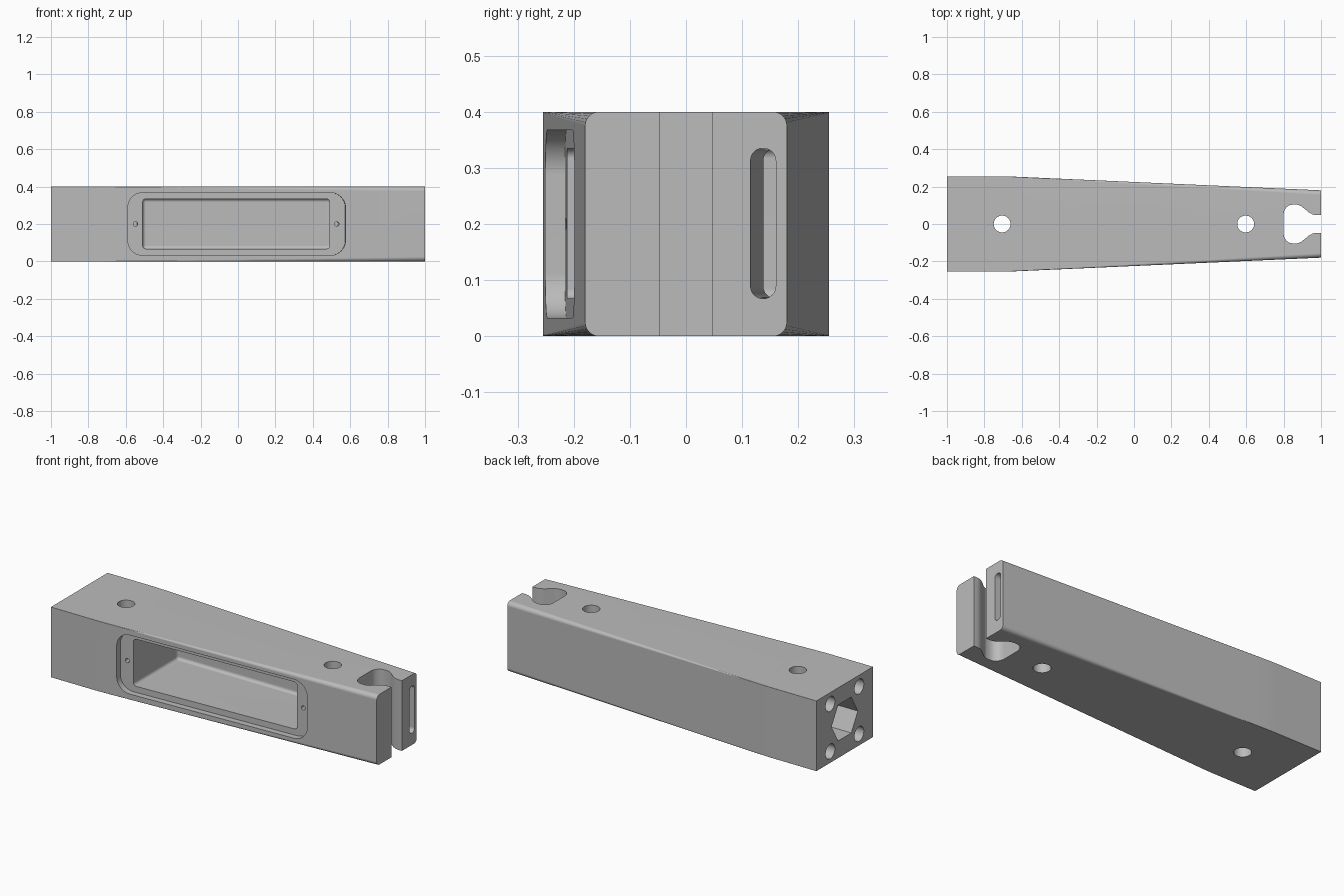
import bpy, bmesh
from math import sin, cos, pi, radians
from mathutils import Vector

cube = bpy.data.objects.get("Cube")
if cube:
    bpy.data.objects.remove(cube, do_unlink=True)

grey = bpy.data.materials.new("plain grey")
grey.use_nodes = True
colour = (0.5, 0.5, 0.5, 1)
grey.diffuse_color = colour
grey.node_tree.nodes["Principled BSDF"].inputs["Base Color"].default_value = colour

X, Y, Z = Vector((1, 0, 0)), Vector((0, 1, 0)), Vector((0, 0, 1))
SLOPE = 0.0446          # taper of each side
MID = 0.2               # mid height


def make_object(name, bm):
    bmesh.ops.recalc_face_normals(bm, faces=bm.faces)
    mesh = bpy.data.meshes.new(name)
    bm.to_mesh(mesh)
    bm.free()
    mesh.materials.append(grey)
    ob = bpy.data.objects.new(name, mesh)
    bpy.context.collection.objects.link(ob)
    return ob


def rounded_rect(w, h, r, steps=6):
    pts = []
    for k, (sx, sy) in enumerate([(1, 1), (-1, 1), (-1, -1), (1, -1)]):
        for i in range(steps + 1):
            a = (k + i / steps) * pi / 2
            pts.append((sx * (w / 2 - r) + r * cos(a), sy * (h / 2 - r) + r * sin(a)))
    return pts


def circle(r, sides=32, turn=0):
    return [(r * cos(turn + 2 * pi * i / sides), r * sin(turn + 2 * pi * i / sides))
            for i in range(sides)]


def loft(bm, rings):
    rings = [[bm.verts.new(p) for p in ring] for ring in rings]
    n = len(rings[0])
    for a, b in zip(rings, rings[1:]):
        for i in range(n):
            j = (i + 1) % n
            bm.faces.new((a[i], a[j], b[j], b[i]))
    bm.faces.new(rings[0][::-1])
    bm.faces.new(rings[-1])


def prism(name, profile, origin, u, v, sweep):
    bm = bmesh.new()
    base = [Vector(origin) + u * a + v * b for a, b in profile]
    loft(bm, [base, [p + sweep for p in base]])
    return make_object(name, bm)


# Tapered body whose long edges become rounder toward the narrow end
bm = bmesh.new()
rings = []
for x, half, r in [(-1, .255, .0006), (-.72, .255, .0008), (-.65, .2535, .002),
                   (-.58, .2505, .003), (1, .18, .025)]:
    rings.append([(x, a, MID + b) for a, b in rounded_rect(2 * half, .4, r)])
loft(bm, rings)
body = make_object("handle_body", bm)

cutters = []

# Shallow cover recess, sunk parallel to the sloping front
along = Vector((1, SLOPE, 0)).normalized()
inward = Vector((-SLOPE, 1, 0)).normalized()
face = Vector((-.007, -.225, MID))
cutters.append(prism("cover_recess", rounded_rect(1.165, .335, .08, 10),
                     face - inward * .1, along, Z, inward * .135))

# Deep pocket with softened corners
bm = bmesh.new()
bmesh.ops.create_cube(bm, size=1)
bmesh.ops.scale(bm, verts=bm.verts, vec=(1.0, .485, .268))
bmesh.ops.translate(bm, verts=bm.verts, vec=(-.01, -.0575, .201))
bmesh.ops.bevel(bm, geom=bm.edges[:], offset=.018, segments=4, profile=.5, affect='EDGES')
cutters.append(make_object("pocket", bm))

# Cover screw holes
for d in (-.54, .537):
    cutters.append(prism("screw_hole", circle(.012, 16),
                         face + along * d - inward * .05, along, Z, inward * .15))

# Cross pin holes through the height
for x in (-.705, .597):
    cutters.append(prism("pin_hole", circle(.045, 40), (x, 0, -.1), X, Y, Z * .6))

# Keyhole notch in the narrow end
half = [(1.1, .047), (.975, .047), (.955, .051), (.935, .062), (.895, .095), (.875, .103),
        (.855, .104), (.835, .102), (.817, .092), (.805, .075), (.8, .055)]
notch = half + [(x, -y) for x, y in reversed(half)]
cutters.append(prism("end_notch", notch, (0, 0, -.1), X, Y, Z * .6))

# Cable slot from the narrow end to the pocket, parallel to the back
back = Vector((-1, SLOPE, 0))
cutters.append(prism("cable_slot", rounded_rect(.045, .268, .022),
                     Vector((1, .1375, .201)) - back * .05, Y, Z, back * .6))

# Hexagonal socket and four bores in the wide end
cutters.append(prism("hex_socket", circle(.118, 6), (-1.1, 0, MID), Y, Z, X * .5))
for y in (-.13, .13):
    for z in (-.135, .135):
        cutters.append(prism("end_bore", circle(.042), (-1.1, y, MID + z), Y, Z, X * .4))

# Cut everything out and keep the result
for c in cutters:
    c.hide_render = True
    m = body.modifiers.new(c.name, 'BOOLEAN')
    m.operation, m.solver, m.object = 'DIFFERENCE', 'EXACT', c
bpy.context.view_layer.update()
graph = bpy.context.evaluated_depsgraph_get()
result = bpy.data.meshes.new_from_object(body.evaluated_get(graph))
body.modifiers.clear()
body.data = result
for c in cutters:
    bpy.data.objects.remove(c, do_unlink=True)
result.materials.clear()
result.materials.append(grey)

# Smooth rounds, crisp edges
bpy.ops.object.select_all(action='DESELECT')
body.select_set(True)
bpy.context.view_layer.objects.active = body
bpy.ops.object.shade_smooth_by_angle(angle=radians(30))
weighted = body.modifiers.new("flat_face_normals", 'WEIGHTED_NORMAL')
weighted.keep_sharp = True
